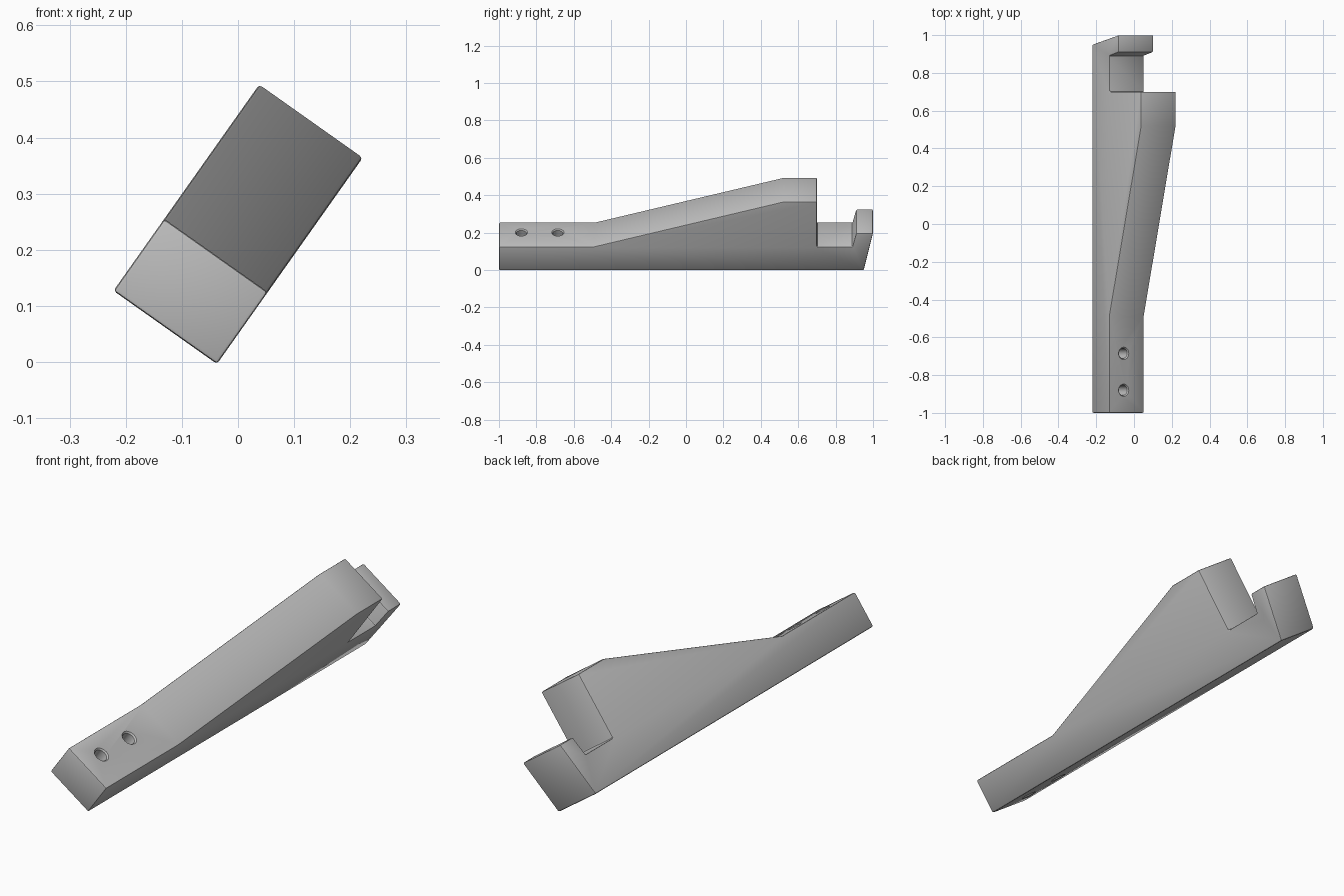
import bpy, bmesh, math
from mathutils import Matrix

cube = bpy.data.objects.get("Cube")
if cube:
    bpy.data.objects.remove(cube, do_unlink=True)

WIDTH = 0.226
ROLL = Matrix.Translation((-0.222, 0, 0.127)) @ Matrix.Rotation(math.radians(35.26), 4, 'Y')

grey = bpy.data.materials.new("plain grey")
grey.use_nodes = True
colour = (0.5, 0.5, 0.5, 1)
grey.diffuse_color = colour
grey.node_tree.nodes["Principled BSDF"].inputs["Base Color"].default_value = colour


def make_object(name, bm):
    bmesh.ops.recalc_face_normals(bm, faces=bm.faces)
    mesh = bpy.data.meshes.new(name)
    bm.to_mesh(mesh)
    bm.free()
    mesh.materials.append(grey)
    ob = bpy.data.objects.new(name, mesh)
    bpy.context.collection.objects.link(ob)
    ob.matrix_world = ROLL
    return ob


# Arm: side profile (length, height) extruded across the width
profile = [(-1, 0), (0.95, 0), (1, 0.243), (0.91, 0.243), (0.89, 0.157),
           (0.7, 0.157), (0.7, 0.45), (0.52, 0.45), (-0.49, 0.157), (-1, 0.157)]
bm = bmesh.new()
side = bm.faces.new([bm.verts.new((0, y, h)) for y, h in profile])
grown = bmesh.ops.extrude_face_region(bm, geom=[side])["geom"]
bmesh.ops.translate(bm, vec=(WIDTH, 0, 0),
                    verts=[v for v in grown if isinstance(v, bmesh.types.BMVert)])
arm = make_object("bracket_arm", bm)

# Softened edges
bevel = arm.modifiers.new("edge_bevel", 'BEVEL')
bevel.width = 0.006
bevel.segments = 2
bevel.limit_method = 'ANGLE'
bevel.angle_limit = math.radians(30)

# Screw holes: round cutters with flared ends
rings = [(-0.01, 0.043), (0.006, 0.027), (0.151, 0.027), (0.167, 0.043)]
for i, y in enumerate((-0.88, -0.685)):
    bm = bmesh.new()
    loops = []
    for h, r in rings:
        circle = bmesh.ops.create_circle(bm, segments=32, radius=r,
                                         matrix=Matrix.Translation((0.094, y, h)))
        loops.append(circle["verts"])
    for low, high in zip(loops, loops[1:]):
        for k in range(32):
            n = (k + 1) % 32
            bm.faces.new((low[k], low[n], high[n], high[k]))
    bm.faces.new(loops[0])
    bm.faces.new(loops[-1])
    cutter = make_object(f"screw_hole_cutter_{i + 1}", bm)
    cutter.hide_render = True
    cutter.hide_viewport = True
    cut = arm.modifiers.new(f"screw_hole_{i + 1}", 'BOOLEAN')
    cut.operation = 'DIFFERENCE'
    cut.solver = 'EXACT'
    cut.object = cutter

# Smooth shading with sharp corners kept
bpy.ops.object.select_all(action='DESELECT')
arm.select_set(True)
bpy.context.view_layer.objects.active = arm
for m in list(arm.modifiers):
    bpy.ops.object.modifier_apply(modifier=m.name)
bpy.ops.object.shade_smooth_by_angle(angle=math.radians(30))
